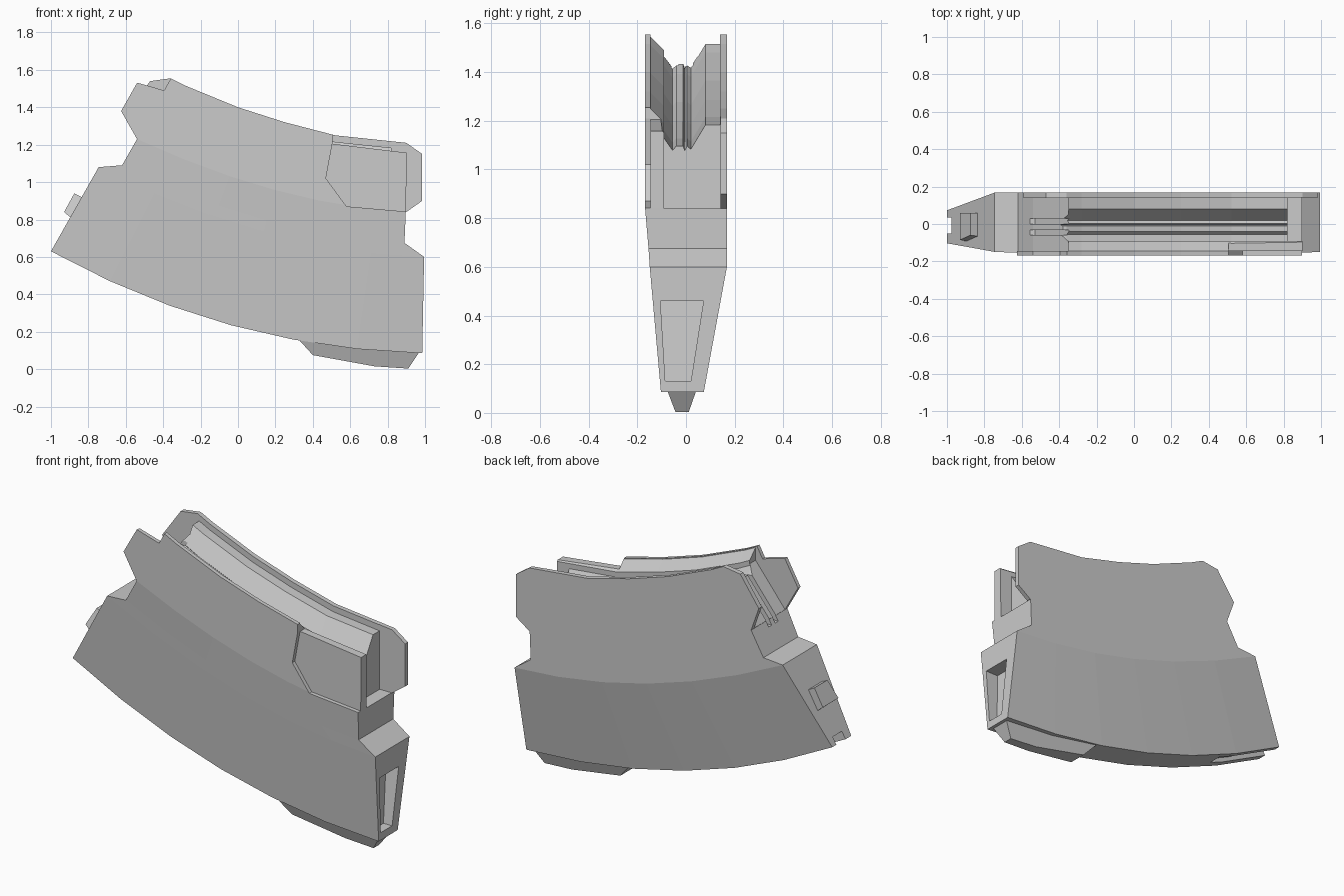
import bpy, bmesh

if "Cube" in bpy.data.objects:
    bpy.data.objects.remove(bpy.data.objects["Cube"])


def add(name, bm):
    bmesh.ops.recalc_face_normals(bm, faces=bm.faces)
    me = bpy.data.meshes.new(name)
    bm.to_mesh(me)
    bm.free()
    ob = bpy.data.objects.new(name, me)
    bpy.context.collection.objects.link(ob)
    return ob


def loft(name, rings):
    """Skin a list of closed rings and cap both ends."""
    bm = bmesh.new()
    vs = [[bm.verts.new(p) for p in r] for r in rings]
    n = len(vs[0])
    for a, b in zip(vs, vs[1:]):
        for i in range(n):
            j = (i + 1) % n
            bm.faces.new((a[i], a[j], b[j], b[i]))
    bm.faces.new(vs[0])
    bm.faces.new(vs[-1][::-1])
    return add(name, bm)


def prism(name, pts, y0, y1):
    """Extrude an x-z outline along y; y0 and y1 may be functions of z."""
    f = lambda y, z: y(z) if callable(y) else y
    return loft(name, [[(x, f(y, z), z) for x, z in pts] for y in (y0, y1)])


def cut(ob, cutter):
    cutter.hide_render = True
    m = ob.modifiers.new("cut", 'BOOLEAN')
    m.operation, m.solver, m.object = 'DIFFERENCE', 'EXACT', cutter
    bpy.context.view_layer.objects.active = ob
    bpy.ops.object.modifier_apply(modifier=m.name)
    bpy.data.objects.remove(cutter)


def ramp(z0, v0, z1, v1):
    return lambda z: v0 + (v1 - v0) * (z - z0) / (z1 - z0)


def bez(a, c, b, t):
    return [(1 - t) ** 2 * p + 2 * t * (1 - t) * q + t * t * r for p, q, r in zip(a, c, b)]


# Curved main shell: lengthwise rows from belly to top edge
N = 7
top = [(-.54, 1.53), (-.36, 1.555), (-.28, 1.515), (0, 1.4), (.25, 1.32), (.52, 1.25), (.9, 1.21)]
curves = [
    ((-1, .63), (-.07, .113), (.985, .085), -.103, .073),
    ((-.745, 1.08), (.15, .63), (.995, .6), -.149, .168),
    ((-.62, 1.09), (.17, .71), (.89, .675), -.154, .168),
    ((-.54, 1.23), (.22, .88), (.897, .84), -.168, .168),
    ((-.625, 1.38), (.1, 1.1), (.9, 1.0), -.168, .168)]
rows = [([bez(a, c, b, i / (N - 1)) for i in range(N)], f, k) for a, c, b, f, k in curves]
rows.append((top, -.168, .168))
bm = bmesh.new()
F = [[bm.verts.new((x, f, z)) for x, z in pts] for pts, f, k in rows]
B = [[bm.verts.new((x, k, z)) for x, z in pts] for pts, f, k in rows]
for r in range(len(rows) - 1):
    for g in (F, B):
        for i in range(N - 1):
            bm.faces.new((g[r][i], g[r][i + 1], g[r + 1][i + 1], g[r + 1][i]))
    for i in (0, N - 1):
        bm.faces.new((F[r][i], F[r + 1][i], B[r + 1][i], B[r][i]))
for r in (0, len(rows) - 1):
    for i in range(N - 1):
        bm.faces.new((F[r][i], F[r][i + 1], B[r][i + 1], B[r][i]))
body = add("curved_shell", bm)

# Top channel with a ridged floor
section = [(-.145, .15), (-.145, -.005), (-.09, -.06), (-.09, -.09), (-.055, -.14), (-.04, -.122),
           (-.012, -.122), (-.005, -.14), (.004, -.122), (.02, -.135), (.08, -.035), (.14, -.035), (.14, .15)]
path = [(-.75, 1.58)] + top[1:] + [(1.1, 1.2)]
cut(body, loft("channel_cutter", [[(x, y, z + dz) for y, dz in section] for x, z in path]))

# Slanted recess between the side plates at the left end, with two ribs
cut(body, prism("left_cutter", [(-.555, 1.215), (-.35, 1.47), (-.35, 1.7), (-.8, 1.7), (-.8, 1.215)], -.145, .14))
for y in (-.045, .015):
    cut(body, prism("slot_cutter", [(-.53, 1.2), (-.33, 1.45), (-.33, 1.6), (-.8, 1.6), (-.8, 1.2)], y - .014, y + .014))

# Corner notches on the two side plates
cut(body, prism("front_notch", [(-.54, 1.532), (-.395, 1.49), (-.358, 1.557), (-.36, 1.7), (-.54, 1.7)], -.3, -.1))
cut(body, prism("back_notch", [(-.54, 1.23), (-.59, 1.37), (-.47, 1.54), (-.47, 1.7), (-.8, 1.7), (-.8, 1.23)], .1, .3))

# Open slot and recessed front panel at the right end
cut(body, prism("right_slot", [(.82, .84), (1.1, .84), (1.1, 1.4), (.82, 1.4)], -.09, .142))
cut(body, prism("panel_cutter", [(.505, 1.4), (.505, 1.21), (.47, 1.02), (.58, .87), (.95, .838), (.95, 1.4)], -.3, -.145))
cut(body, prism("panel_top", [(.505, 1.205), (1, 1.145), (1, 1.4), (.505, 1.4)], -.3, -.088))

# Tapered pocket in the right end
cut(body, prism("pocket_cutter", [(.93, .13), (1.1, .13), (1.1, .46), (.91, .46)],
                ramp(.13, -.085, .46, -.105), ramp(.13, .02, .46, .072)))

# Belly slot opening at the left tip
cut(body, prism("belly_slot", [(-1.1, .55), (-1.1, .75), (-.96, .66), (-.75, .53), (-.6, .46), (-.6, .3)], -.05, .035))

# Back tab on the right end
prism("back_tab", [(.82, 1.2), (.9, 1.21), (.985, 1.15), (.985, .9), (.9, .84), (.82, .84)], .142, .168)

# Latch on the left end
latch = [(-.875, .94), (-.93, .84), (-.9, .815), (-.86, .8), (-.8, .9)]
prism("latch", latch, ramp(.8, -.095, .94, -.06), .06)

# Tapered keel under the right end
prism("keel", [(.33, .152), (.4, .075), (.73, .015), (.91, .003), (.965, .085), (.9, .12), (.6, .15)],
      ramp(0, -.042, .1, -.08), ramp(0, .01, .1, .045))
